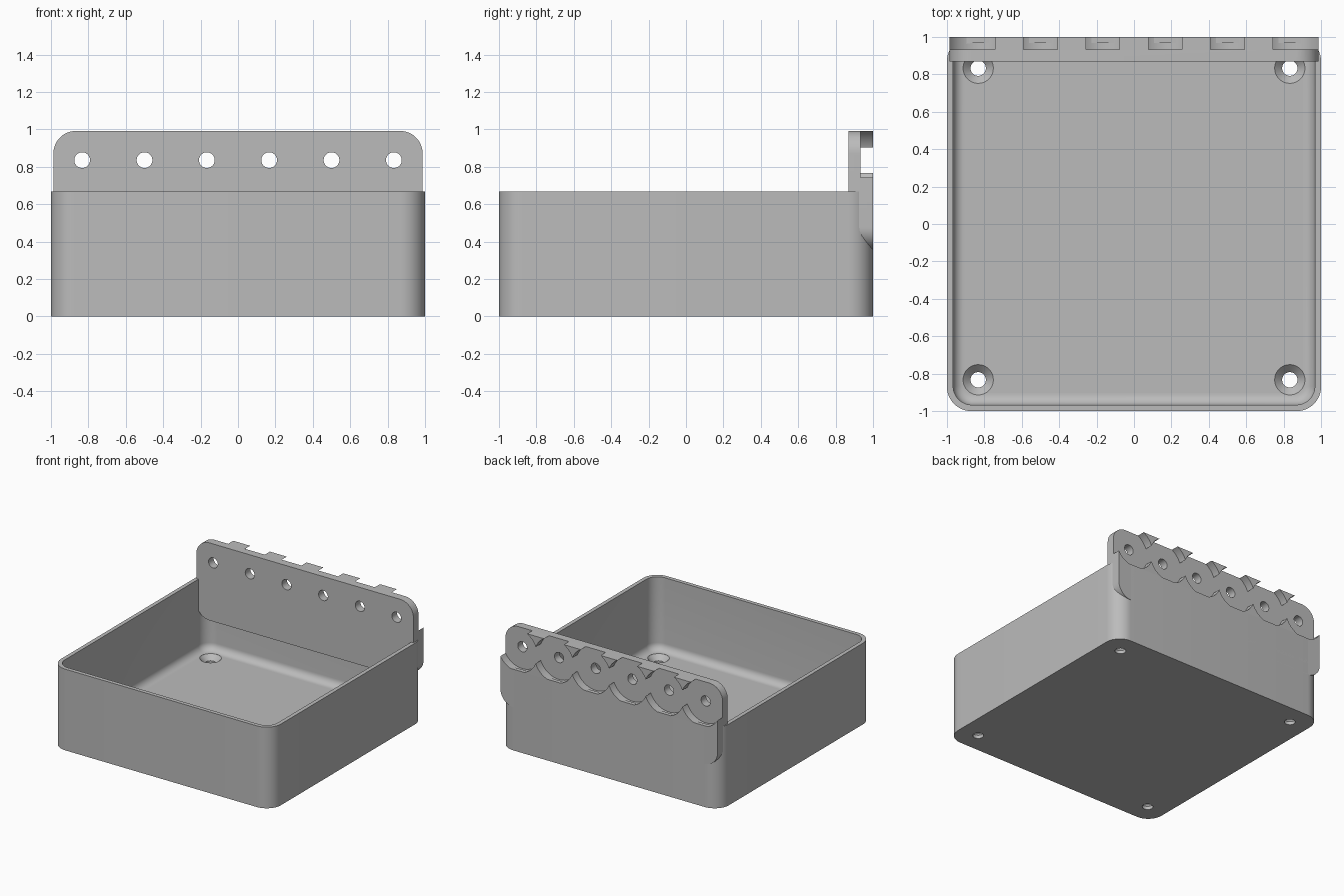
import bpy, bmesh, math
from mathutils import Vector, Matrix

if "Cube" in bpy.data.objects:
    bpy.data.objects.remove(bpy.data.objects["Cube"])

grey = bpy.data.materials.new("plain grey")
grey.use_nodes = True
GREY = (0.5, 0.5, 0.5, 1)
grey.diffuse_color = GREY
grey.node_tree.nodes["Principled BSDF"].inputs["Base Color"].default_value = GREY


def rounded_rect(half_w, half_h, radius, z, steps=12):
    """Closed loop of points for a rectangle with round corners."""
    points = []
    for corner, (sx, sy) in enumerate([(1, 1), (-1, 1), (-1, -1), (1, -1)]):
        for i in range(steps + 1):
            a = (corner + i / steps) * math.pi / 2
            points.append(Vector((sx * (half_w - radius) + radius * math.cos(a),
                                  sy * (half_h - radius) + radius * math.sin(a), z)))
    return points


def circle(radius, z, sides=48):
    return [Vector((radius * math.cos(i * math.tau / sides),
                    radius * math.sin(i * math.tau / sides), z)) for i in range(sides)]


def loft(name, loops, matrix=Matrix()):
    """Skin a stack of equal loops and close both ends."""
    bm = bmesh.new()
    rings = [[bm.verts.new(matrix @ p) for p in loop] for loop in loops]
    n = len(rings[0])
    for low, high in zip(rings, rings[1:]):
        for i in range(n):
            j = (i + 1) % n
            bm.faces.new((low[i], low[j], high[j], high[i]))
    bm.faces.new(rings[0])
    bm.faces.new(rings[-1])
    bmesh.ops.recalc_face_normals(bm, faces=bm.faces)
    mesh = bpy.data.meshes.new(name)
    bm.to_mesh(mesh)
    bm.free()
    mesh.materials.append(grey)
    ob = bpy.data.objects.new(name, mesh)
    bpy.context.collection.objects.link(ob)
    return ob


def activate(ob):
    bpy.ops.object.select_all(action='DESELECT')
    ob.select_set(True)
    bpy.context.view_layer.objects.active = ob


def cut(ob, cutter):
    cutter.hide_render = True
    mod = ob.modifiers.new("cut", 'BOOLEAN')
    mod.operation = 'DIFFERENCE'
    mod.solver = 'EXACT'
    mod.object = cutter
    activate(ob)
    bpy.ops.object.modifier_apply(modifier=mod.name)
    bpy.data.objects.remove(cutter)


# Open tray: outer wall, thin rim, inner wall, floor fillet
HEIGHT, WALL, FLOOR, FILLET = 0.667, 0.033, 0.067, 0.06
inner = 1 - WALL
loops = [rounded_rect(1, 1, 0.13, 0), rounded_rect(1, 1, 0.13, HEIGHT),
         rounded_rect(inner, inner, 0.1, HEIGHT)]
for i in range(9):
    a = i / 8 * math.pi / 2
    inset = FILLET * (1 - math.cos(a))
    loops.append(rounded_rect(inner - inset, inner - inset, 0.1 - inset,
                              FLOOR + FILLET * (1 - math.sin(a))))
tray = loft("tray", loops)

# Countersunk screw holes in the floor
for x in (-0.833, 0.833):
    for y in (-0.833, 0.833):
        profile = [circle(0.041, -0.1), circle(0.041, 0.027),
                   circle(0.081, FLOOR), circle(0.081, FLOOR + 0.05)]
        cut(tray, loft("screw_cutter", profile, Matrix.Translation((x, y, 0))))

# Back plate, standing upright: loop depth runs along +y
LOW, HIGH, FRONT, RECESS = 0.355, 0.992, 0.868, 0.934
upright = Matrix.Rotation(math.pi / 2, 4, 'X') @ Matrix.Scale(-1, 4, (0, 0, 1))
half = (HIGH - LOW) / 2
plate = loft("back_plate",
             [rounded_rect(0.987, half, 0.12, FRONT), rounded_rect(0.987, half, 0.12, 1)],
             Matrix.Translation((0, 0, LOW + half)) @ upright)

# Round recesses on the rear with a through hole in each
for i in range(6):
    place = Matrix.Translation(((i - 2.5) / 3, 0, 0.836)) @ upright
    steps = [circle(0.042, FRONT - 0.1), circle(0.042, RECESS),
             circle(0.18, RECESS), circle(0.18, 1.1)]
    cut(plate, loft("recess_cutter", steps, place))

for part in (tray, plate):
    activate(part)
    bpy.ops.object.shade_smooth_by_angle(angle=math.radians(30))
